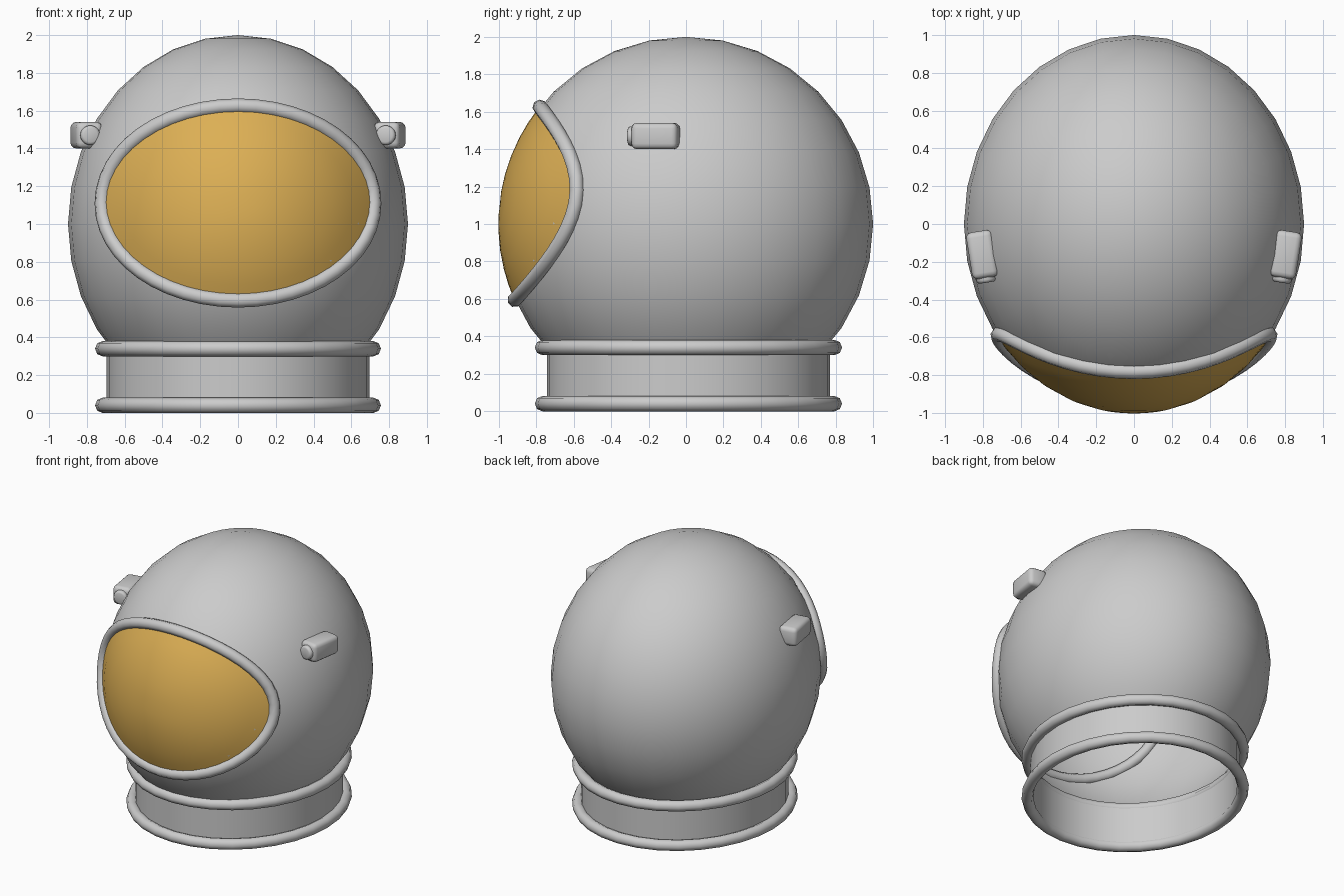
import bpy, bmesh
from math import sin, cos, pi, sqrt, radians
from mathutils import Matrix, Vector

if "Cube" in bpy.data.objects:
    bpy.data.objects.remove(bpy.data.objects["Cube"], do_unlink=True)


def material(name, rgb):
    m = bpy.data.materials.new(name)
    m.use_nodes = True
    m.diffuse_color = (*rgb, 1)
    m.node_tree.nodes["Principled BSDF"].inputs["Base Color"].default_value = (*rgb, 1)
    return m


grey = material("light grey", (0.6, 0.6, 0.6))
gold = material("visor gold", (0.72, 0.43, 0.09))
RX, RY, RZ = 0.9, 1.0, 1.0   # shell radii, centred at z = 1


def finish(name, bm, mat, angle=50):
    bmesh.ops.recalc_face_normals(bm, faces=bm.faces)
    mesh = bpy.data.meshes.new(name)
    bm.to_mesh(mesh)
    bm.free()
    mesh.materials.append(mat)
    ob = bpy.data.objects.new(name, mesh)
    bpy.context.collection.objects.link(ob)
    bpy.ops.object.select_all(action='DESELECT')
    ob.select_set(True)
    bpy.context.view_layer.objects.active = ob
    bpy.ops.object.shade_smooth_by_angle(angle=radians(angle))
    return ob


def skin(bm, rings, close_rows=False):
    """Join equal closed loops of points with quads."""
    rows = [[bm.verts.new(p) for p in ring] for ring in rings]
    pairs = list(zip(rows, rows[1:])) + ([(rows[-1], rows[0])] if close_rows else [])
    for a, b in pairs:
        for i in range(len(a)):
            j = (i + 1) % len(a)
            bm.faces.new((a[i], a[j], b[j], b[i]))
    return rows


def tube(name, path, normals, radius, sides=8):
    """Closed tube along a loop, rolled to the given normals."""
    rings = []
    n = len(path)
    for i, p in enumerate(path):
        tangent = (path[(i + 1) % n] - path[i - 1]).normalized()
        side = tangent.cross(normals[i]).normalized()
        up = side.cross(tangent)
        rings.append([p + radius * (cos(2 * pi * k / sides) * up + sin(2 * pi * k / sides) * side)
                      for k in range(sides)])
    bm = bmesh.new()
    skin(bm, rings, True)
    return finish(name, bm, grey, 80)


def on_shell(x, z, scale=1.0):
    """Point on the front of the shell."""
    y = -RY * sqrt(max(0, 1 - (x / RX) ** 2 - ((z - 1) / RZ) ** 2))
    return Vector((x * scale, y * scale, 1 + (z - 1) * scale))


def visor_loop(rx, rz, count=48, scale=1.0):
    return [on_shell(rx * cos(2 * pi * i / count), 1.11 + rz * sin(2 * pi * i / count), scale)
            for i in range(count)]


# Helmet shell, open at the neck
bm = bmesh.new()
bmesh.ops.create_uvsphere(bm, u_segments=32, v_segments=16, radius=1)
bmesh.ops.transform(bm, matrix=Matrix.Translation((0, 0, 1)) @ Matrix.Diagonal((RX, RY, RZ, 1)), verts=bm.verts)
bmesh.ops.bisect_plane(bm, geom=bm.verts[:] + bm.edges[:] + bm.faces[:],
                       plane_co=(0, 0, 0.34), plane_no=(0, 0, 1), clear_inner=True)
finish("helmet_shell", bm, grey)

# Visor, a thin plate that follows the shell
bm = bmesh.new()
rows = skin(bm, [visor_loop(0.71 * t, 0.5 * t, scale=1.003) for t in (0.12, 0.3, 0.5, 0.7, 0.86, 1)])
bm.faces.new(rows[0])
finish("visor", bm, gold)

# Visor frame
path = visor_loop(0.72, 0.515)
normals = [Vector((p.x / RX ** 2, p.y / RY ** 2, (p.z - 1) / RZ ** 2)).normalized() for p in path]
tube("visor_frame", path, normals, 0.04)


# Neck collar wall and its two rings
def ellipse(rx, ry, z, count=32):
    return [Vector((rx * cos(2 * pi * i / count), 0.013 + ry * sin(2 * pi * i / count), z))
            for i in range(count)]


bm = bmesh.new()
skin(bm, [ellipse(0.695, 0.757, 0.04), ellipse(0.695, 0.757, 0.345),
          ellipse(0.683, 0.745, 0.345), ellipse(0.683, 0.745, 0.04)], True)
finish("neck_collar", bm, grey)
for name, z in (("lower_collar_ring", 0.04), ("upper_collar_ring", 0.34)):
    loop = ellipse(0.716, 0.78, z)
    tube(name, loop, [Vector((0, 0, 1))] * len(loop), 0.041)

# Side lamps: rounded housing with a round lens
for side, label in ((1, "left"), (-1, "right")):
    place = Matrix.Translation((side * 0.803, -0.162, 1.47)) @ Matrix.Rotation(radians(-9 * side), 4, 'Z')
    bm = bmesh.new()
    bmesh.ops.create_cube(bm, size=1, matrix=place @ Matrix.Diagonal((0.14, 0.25, 0.14, 1)))
    bmesh.ops.bevel(bm, geom=bm.edges[:], offset=0.03, segments=3, profile=0.5, affect='EDGES')
    finish(label + "_lamp_housing", bm, grey, 60)

    bm = bmesh.new()
    turn = Matrix.Translation((0, -0.12, 0)) @ Matrix.Rotation(pi / 2, 4, 'X')
    bmesh.ops.create_cone(bm, cap_ends=True, segments=20, radius1=0.052, radius2=0.052,
                          depth=0.06, matrix=place @ turn)
    rim = [e for f in bm.faces if len(f.verts) > 4 for e in f.edges]
    bmesh.ops.bevel(bm, geom=rim, offset=0.015, segments=2, profile=0.5, affect='EDGES')
    finish(label + "_lamp_lens", bm, grey, 60)
